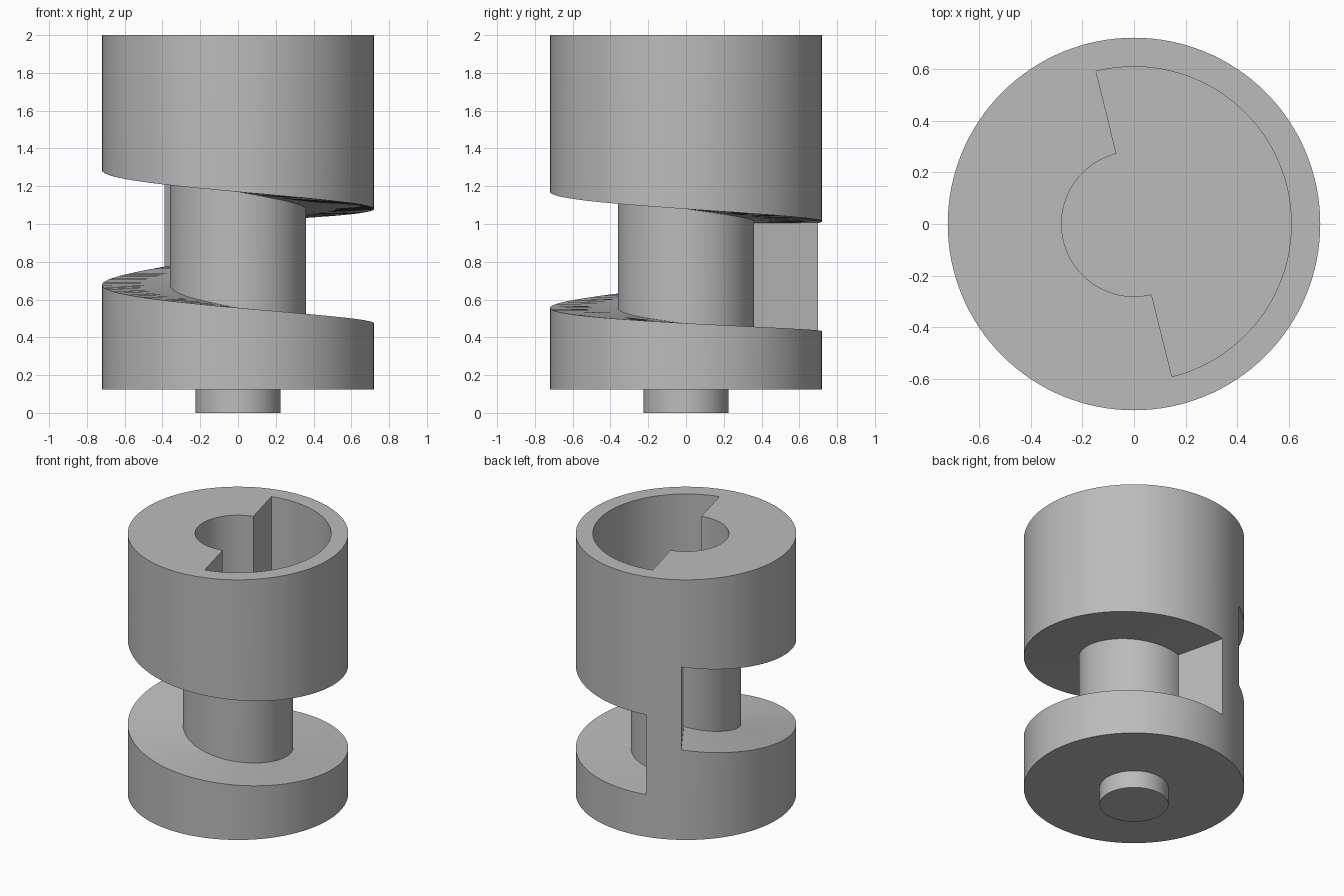
import bpy
import bmesh
from math import cos, sin, radians

if "Cube" in bpy.data.objects:
    bpy.data.objects.remove(bpy.data.objects["Cube"])

RADIUS, CORE, BASE, TOP = 0.72, 0.36, 0.125, 2.0
SLOT_START, SLOT_SWEEP = 103.6, 341.0

grey = bpy.data.materials.new("plain grey")
grey.use_nodes = True
grey.diffuse_color = (0.5, 0.5, 0.5, 1)
grey.node_tree.nodes["Principled BSDF"].inputs["Base Color"].default_value = (0.5, 0.5, 0.5, 1)


def finish(name, bm):
    bmesh.ops.recalc_face_normals(bm, faces=bm.faces[:])
    mesh = bpy.data.meshes.new(name)
    bm.to_mesh(mesh)
    bm.free()
    mesh.materials.append(grey)
    obj = bpy.data.objects.new(name, mesh)
    bpy.context.collection.objects.link(obj)
    return obj


def arc(radius, start, end, steps):
    angles = [radians(start + (end - start) * i / steps) for i in range(steps + 1)]
    return [(radius * cos(a), radius * sin(a)) for a in angles]


def prism(name, outline, low, high):
    """Extrude a flat outline between two heights."""
    bm = bmesh.new()
    face = bm.faces.new([bm.verts.new((x, y, low)) for x, y in outline])
    grown = bmesh.ops.extrude_face_region(bm, geom=[face])["geom"]
    tops = [g for g in grown if isinstance(g, bmesh.types.BMVert)]
    bmesh.ops.translate(bm, verts=tops, vec=(0, 0, high - low))
    return finish(name, bm)


def slot_floor(t):
    return 0.43 + 0.00018 * t + 2.44e-6 * t * t


def slot_roof(t):
    return 1.005 + 0.00056 * t + 1.5e-6 * t * t


def spiral_cutter(name, inner, outer, steps):
    """Sweep a rectangular section round the axis while it climbs."""
    bm = bmesh.new()
    rings = []
    for i in range(steps + 1):
        t = SLOT_SWEEP * i / steps
        a = radians(SLOT_START - t)
        section = [(inner, slot_floor(t)), (outer, slot_floor(t)),
                   (outer, slot_roof(t)), (inner, slot_roof(t))]
        rings.append([bm.verts.new((r * cos(a), r * sin(a), z)) for r, z in section])
    for a, b in zip(rings, rings[1:]):
        for k in range(4):
            j = (k + 1) % 4
            bm.faces.new((a[k], a[j], b[j], b[k]))
    bm.faces.new(rings[0])
    bm.faces.new(rings[-1])
    return finish(name, bm)


def cut(target, cutter):
    mod = target.modifiers.new(cutter.name, "BOOLEAN")
    mod.operation, mod.solver, mod.object = "DIFFERENCE", "EXACT", cutter
    bpy.context.view_layer.objects.active = target
    bpy.ops.object.modifier_apply(modifier=mod.name)
    bpy.data.objects.remove(cutter)


# Main drum
drum = prism("slotted_drum", arc(RADIUS, 0, 360, 128)[:-1], BASE, TOP)

# Climbing slot around the core, leaving a narrow rib at the back
cut(drum, spiral_cutter("spiral_slot", CORE, 0.9, 120))

# Keyed socket in the top: wide on one half, narrow on the other
socket = arc(0.608, -76, 104, 64) + arc(0.28, 104, 284, 48)
cut(drum, prism("socket_cutter", socket, 1.25, TOP + 0.2))

# Short pin under the drum
pin = prism("bottom_pin", arc(0.225, 0, 360, 64)[:-1], 0, BASE)

# Smooth curved walls, crisp edges
bpy.ops.object.select_all(action="DESELECT")
for obj in (drum, pin):
    obj.select_set(True)
bpy.context.view_layer.objects.active = drum
bpy.ops.object.shade_smooth_by_angle(angle=radians(30))
